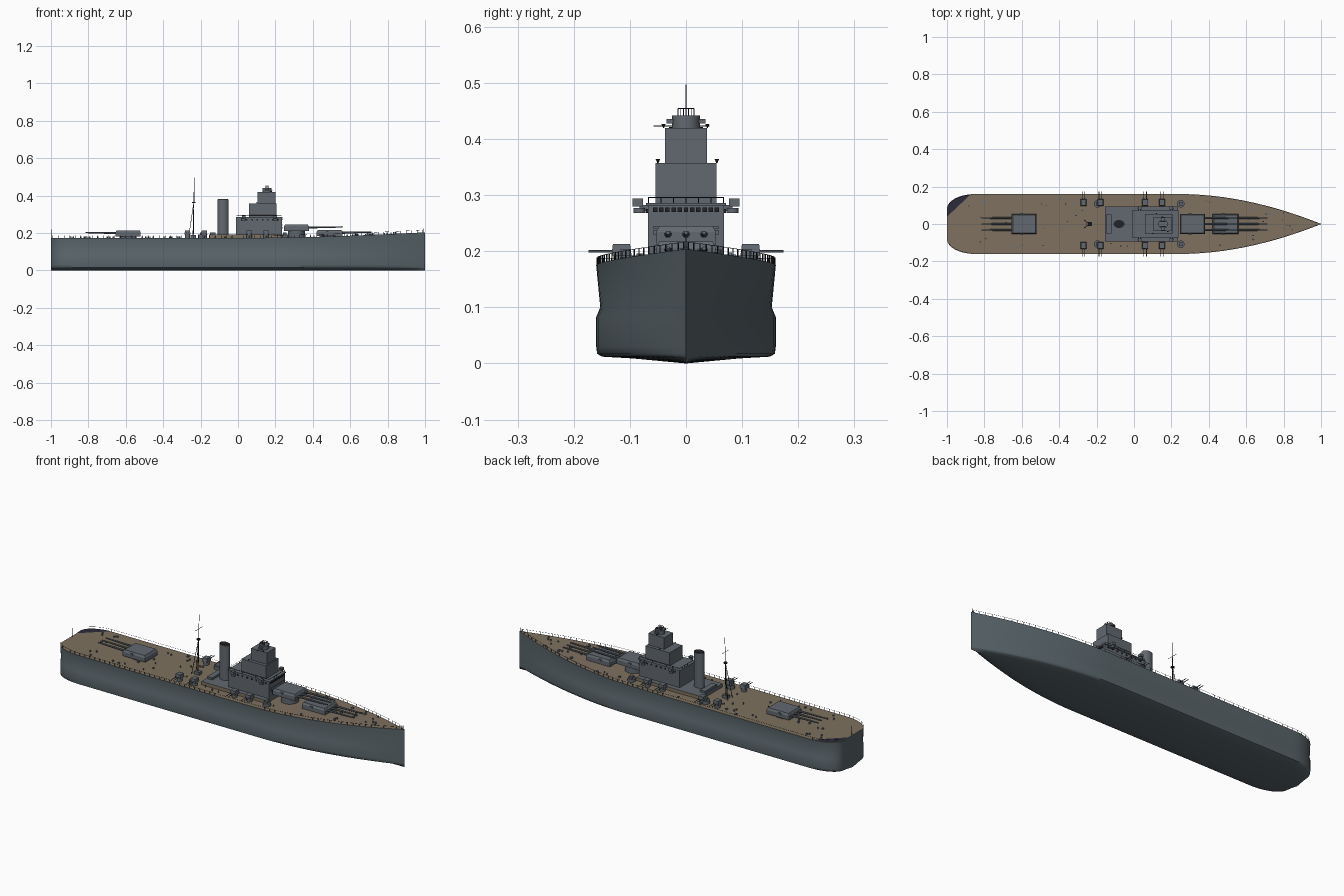
import bpy, bmesh, math, random
from mathutils import Vector, Matrix

if "Cube" in bpy.data.objects:
    bpy.data.objects.remove(bpy.data.objects["Cube"], do_unlink=True)
random.seed(4)


def material(name, rgb):
    m = bpy.data.materials.new(name)
    m.use_nodes = True
    m.diffuse_color = (*rgb, 1)
    m.node_tree.nodes["Principled BSDF"].inputs["Base Color"].default_value = (*rgb, 1)
    return m


HULL = material("hull grey", (0.10, 0.13, 0.145))
GREY = material("superstructure grey", (0.12, 0.14, 0.16))
WOOD = material("deck wood", (0.21, 0.165, 0.115))
DARK = material("near black", (0.015, 0.017, 0.02))
NAVY = material("dark navy", (0.025, 0.025, 0.045))
BLUE = material("fitting blue grey", (0.13, 0.17, 0.23))


def half_width(x):
    if x > 0.25:
        return max(0.16 * (1 - ((x - 0.25) / 0.75) ** 1.9), 0.0008)
    if x < -0.85:
        u = min((-0.85 - x) / 0.15, 1)
        return 0.08 + 0.08 * math.sqrt(1 - u * u)
    return 0.16


def deck_z(x):
    return 0.174 + 0.03 * max((x - 0.1) / 0.9, 0) ** 1.6


def finish(name, bm, mats, smooth=35):
    me = bpy.data.meshes.new(name)
    bmesh.ops.recalc_face_normals(bm, faces=bm.faces)
    bm.to_mesh(me)
    bm.free()
    for m in mats:
        me.materials.append(m)
    ob = bpy.data.objects.new(name, me)
    bpy.context.collection.objects.link(ob)
    bpy.ops.object.select_all(action='DESELECT')
    ob.select_set(True)
    bpy.context.view_layer.objects.active = ob
    bpy.ops.object.shade_smooth_by_angle(angle=math.radians(smooth))
    return ob


def box(bm, x, y, z, taper=1.0):
    """Box from (min, max) ranges; the top can be tapered."""
    lo, hi = Vector((x[0], y[0], z[0])), Vector((x[1], y[1], z[1]))
    c, d = (lo + hi) / 2, hi - lo
    vs = bmesh.ops.create_cube(bm, size=1)["verts"]
    for v in vs:
        k = taper if v.co.z > 0 else 1
        v.co = c + Vector((v.co.x * d.x * k, v.co.y * d.y * k, v.co.z * d.z))


def rod(bm, a, b, r, r2=None, n=6, sy=1.0):
    a, b = Vector(a), Vector(b)
    rot = (b - a).to_track_quat('Z', 'Y').to_matrix().to_4x4()
    m = Matrix.Translation((a + b) / 2) @ rot @ Matrix.Diagonal((1, sy, 1, 1))
    bmesh.ops.create_cone(bm, cap_ends=True, segments=n, radius1=r,
                          radius2=r if r2 is None else r2, depth=(b - a).length, matrix=m)


# Hull: one cross-section swept along the length, with a slight side bulge
SECTION = [(0, 0), (0.6, 0.009), (0.93, 0.012), (0.99, 0.017), (1, 0.03), (1, 0.083), (0.955, 0.1)]
stations = [-1 + 0.15 * (1 - math.cos(i * math.pi / 20)) for i in range(11)]
stations += [-0.6, -0.3, 0, 0.25] + [0.25 + 0.75 * i / 20 for i in range(1, 21)]
bm = bmesh.new()
rings = []
for x in stations:
    w = half_width(x)
    side = [(w * f, z) for f, z in SECTION] + [(w, deck_z(x))]
    loop = side + [(-y, z) for y, z in reversed(side[1:])]
    rings.append([bm.verts.new((x, y, z)) for y, z in loop])
for r, s in zip(rings, rings[1:]):
    for i in range(len(r)):
        j = (i + 1) % len(r)
        bm.faces.new((r[i], r[j], s[j], s[i]))
bm.faces.new(rings[0])
bm.faces.new(rings[-1])
bm.normal_update()
bmesh.ops.recalc_face_normals(bm, faces=bm.faces)
for f in bm.faces:
    f.material_index = int(f.normal.z > 0.8)
finish("hull", bm, [HULL, WOOD], 55)

# Dark stern corner plate on the deck
bm = bmesh.new()
xs = [x for x in stations if x < -0.86]
outline = [(x, half_width(x) - 0.001) for x in xs] + [(-0.999, 0.04)]
bm.faces.new([bm.verts.new((x, y, 0.176)) for x, y in outline])
finish("stern_corner_plate", bm, [NAVY])

# Deck edge railing and flag staffs
bm = bmesh.new()
for s in (-1, 1):
    last = None
    for i in range(67):
        x = -0.99 + 0.03 * i - (0.005 if i == 66 else 0)
        base = Vector((x, s * max(half_width(x) - 0.002, 0), deck_z(x)))
        top = base + Vector((0, 0, 0.013))
        rod(bm, base, top, 0.0011, n=4)
        if last:
            rod(bm, last, top, 0.0006, n=3)
        last = top
rod(bm, (-0.995, 0, 0.17), (-0.995, 0, 0.22), 0.0012)
rod(bm, (0.993, 0, 0.2), (0.993, 0, 0.225), 0.0012)
finish("deck_railing", bm, [DARK])

# Low deckhouse with wooden sides
bm = bmesh.new()
box(bm, (-0.155, 0.235), (-0.093, 0.093), (0.17, 0.192))
bm.normal_update()
for f in bm.faces:
    f.material_index = int(abs(f.normal.y) > 0.5)
finish("low_deckhouse", bm, [GREY, WOOD])

# Stepped tower with platform lips
TIERS = [(-0.01, 0.235, 0.068, 0.19, 0.283), (0.06, 0.205, 0.054, 0.283, 0.357),
         (0.105, 0.2, 0.037, 0.357, 0.42)]
bm = bmesh.new()
for x0, x1, w, z0, z1 in TIERS:
    box(bm, (x0, x1), (-w, w), (z0, z1))
box(bm, (-0.012, 0.238), (-0.071, 0.071), (0.281, 0.286))
box(bm, (0.1, 0.238), (-0.058, 0.058), (0.24, 0.245))
rod(bm, (0.155, 0, 0.42), (0.155, 0, 0.442), 0.025, n=16)
box(bm, (0.145, 0.165), (-0.035, 0.035), (0.428, 0.436))
finish("bridge_tower", bm, [GREY])

# Tower windows and ports on the forward and side walls
bm = bmesh.new()
for i in range(-5, 6):
    box(bm, (0.234, 0.238), (i * 0.011 - 0.004, i * 0.011 + 0.004), (0.27, 0.278))
for y in (-0.045, -0.02, 0.02, 0.045):
    rod(bm, (0.234, y, 0.228), (0.238, y, 0.228), 0.004, n=8)
for s in (-1, 1):
    for i in range(8):
        x = 0.015 + i * 0.028
        box(bm, (x, x + 0.008), (s * 0.069 - 0.002, s * 0.069 + 0.002), (0.268, 0.275))
finish("tower_windows", bm, [DARK])

# Tower rails, yards and small lookout gear
bm = bmesh.new()
for x0, x1, w, z, h in [(-0.008, 0.233, 0.067, 0.286, 0.01), (0.142, 0.168, 0.014, 0.442, 0.012)]:
    pts = [Vector((x, y, z)) for x, y in ((x0, -w), (x1, -w), (x1, w), (x0, w))]
    up = Vector((0, 0, h))
    for a, b in zip(pts, pts[1:] + pts[:1]):
        rod(bm, a + up, b + up, 0.0008, n=4)
        for k in range(6):
            p = a.lerp(b, k / 6)
            rod(bm, p, p + up, 0.0008, n=4)
rod(bm, (0.15, -0.058, 0.423), (0.15, 0.042, 0.423), 0.001)
for x, y, z in ((0.15, 0.038, 0.42), (0.18, -0.04, 0.42), (0.12, 0.055, 0.357), (0.1, -0.05, 0.357)):
    rod(bm, (x, y, z), (x, y, z + 0.007), 0.001, 0.004, n=8)
finish("tower_fittings", bm, [DARK])

# Directors beside the tower
bm = bmesh.new()
for s in (-1, 1):
    for x in (0.03, 0.2):
        rod(bm, (x, s * 0.083, 0.268), (x, s * 0.083, 0.277), 0.011, n=12)
        box(bm, (x - 0.009, x + 0.009), (s * 0.086 - 0.009, s * 0.086 + 0.009), (0.28, 0.294))
        box(bm, (x - 0.003, x + 0.003), (s * 0.075 - 0.008, s * 0.075 + 0.008), (0.272, 0.282))
finish("tower_directors", bm, [GREY])

# Funnel with a dark mouth
bm = bmesh.new()
rod(bm, (-0.08, 0, 0.19), (-0.08, 0, 0.38), 0.029, n=24, sy=0.72)
finish("funnel", bm, [GREY])
bm = bmesh.new()
rod(bm, (-0.08, 0, 0.378), (-0.08, 0, 0.383), 0.026, n=24, sy=0.72)
finish("funnel_mouth", bm, [DARK])

# Tripod mast
bm = bmesh.new()
rod(bm, (-0.24, 0, 0.17), (-0.235, 0, 0.42), 0.003, 0.002)
rod(bm, (-0.235, 0, 0.42), (-0.233, 0, 0.497), 0.0012)
for y in (-0.02, 0.02):
    rod(bm, (-0.265, y, 0.17), (-0.237, 0, 0.36), 0.0015)
rod(bm, (-0.237, 0, 0.36), (-0.237, 0, 0.365), 0.01, n=10)
rod(bm, (-0.235, -0.03, 0.42), (-0.235, 0.03, 0.42), 0.001)
finish("mast", bm, [DARK])


# Triple gun turrets
def turret(name, back, face, tip, z):
    d = 1 if tip > back else -1
    mid = (back + face) / 2
    bm = bmesh.new()
    rod(bm, (mid, 0, 0.165), (mid, 0, z + 0.004), 0.045, n=24)
    box(bm, (min(back, face), max(back, face)), (-0.053, 0.053), (z, z + 0.022))
    box(bm, (min(back, face), max(back, face)), (-0.053, 0.053), (z + 0.022, z + 0.033), 0.9)
    box(bm, (mid - 0.02, mid - 0.005), (-0.058, 0.058), (z + 0.018, z + 0.026))
    finish(name, bm, [GREY])
    bm = bmesh.new()
    for y in (-0.032, 0, 0.032):
        rod(bm, (face - d * 0.01, y, z + 0.018), (face + d * 0.05, y, z + 0.019), 0.0065, 0.005, n=10)
        rod(bm, (face + d * 0.05, y, z + 0.019), (tip, y, z + 0.021), 0.005, 0.0035, n=10)
    finish(name + "_barrels", bm, [GREY])


turret("aft_turret", -0.52, -0.655, -0.815, 0.182)
turret("fore_turret", 0.42, 0.56, 0.715, 0.184)
turret("raised_turret", 0.245, 0.38, 0.56, 0.212)

# Twin secondary mounts and round gun tubs on both sides
bm = bmesh.new()
for s in (-1, 1):
    for x in (-0.27, -0.18, 0.06, 0.15):
        y = s * 0.115
        rod(bm, (x, y, 0.172), (x, y, 0.195), 0.014, n=12)
        box(bm, (x - 0.016, x + 0.016), (y - 0.018, y + 0.018), (0.192, 0.213), 0.85)
        for k in (-0.007, 0.007):
            rod(bm, (x + k, y, 0.2), (x + k, s * 0.174, 0.2), 0.002)
    for x in (-0.195, 0.25):
        rod(bm, (x, s * 0.108, 0.172), (x, s * 0.108, 0.192), 0.02, n=16)
        box(bm, (x - 0.009, x + 0.009), (s * 0.108 - 0.009, s * 0.108 + 0.009), (0.19, 0.204))
box(bm, (-0.255, -0.225), (-0.012, 0.012), (0.172, 0.19))
box(bm, (-0.15, -0.12), (-0.05, 0.05), (0.19, 0.203))
finish("secondary_guns", bm, [GREY])

# Scattered deck fittings: lockers, vents and bollards
bm = bmesh.new()
for i in range(90):
    x = random.uniform(-0.9, 0.85)
    y = random.uniform(-0.9, 0.9) * half_width(x)
    z, r = deck_z(x), random.uniform(0.003, 0.006)
    if abs(y) < 0.1 and -0.17 < x < 0.58:
        continue
    if i % 2:
        box(bm, (x - r, x + r), (y - r, y + r), (z - 0.003, z + 0.007))
    else:
        rod(bm, (x, y, z - 0.003), (x, y, z + 0.009), r * 0.7, n=8)
finish("deck_fittings", bm, [BLUE])
